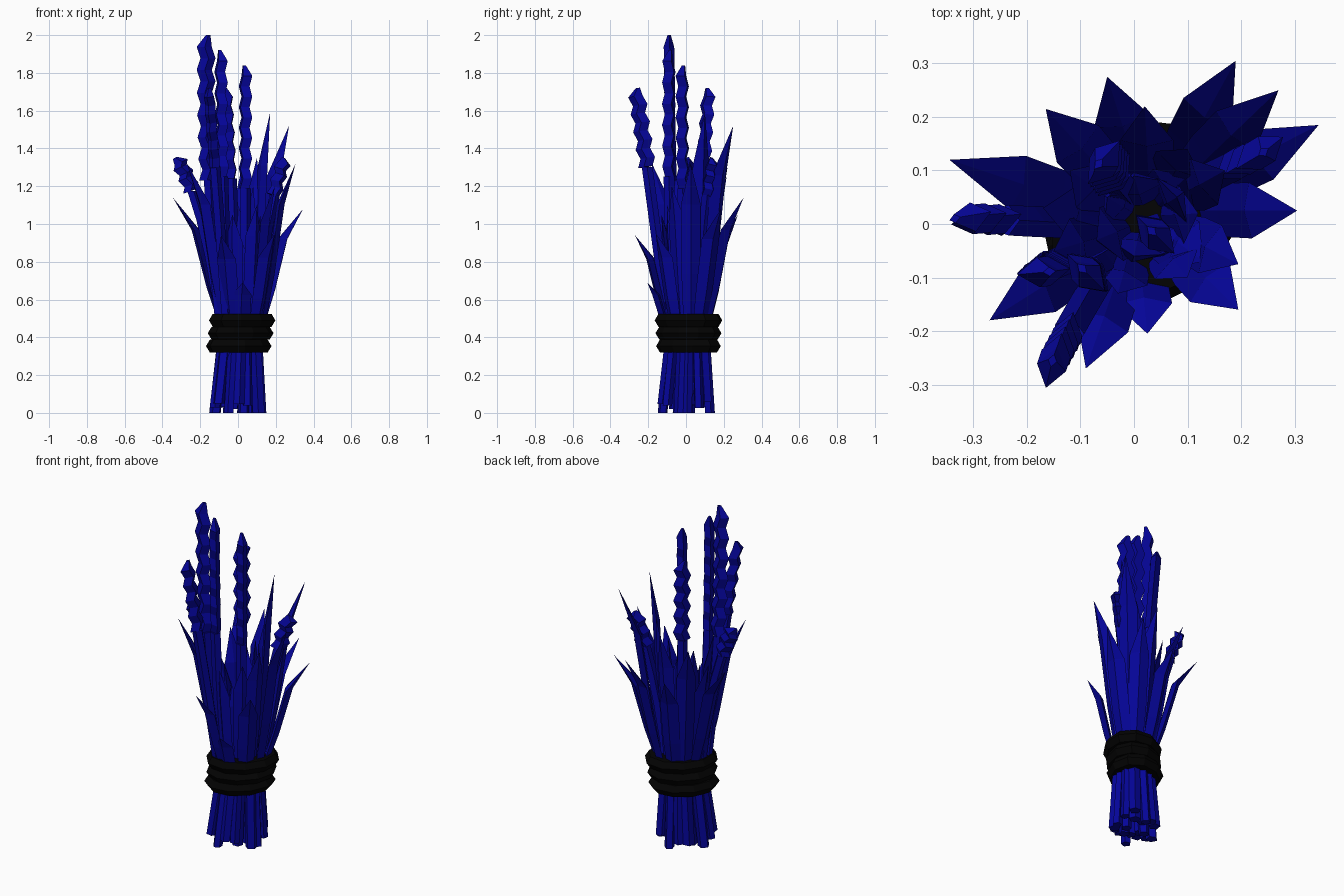
import bpy, bmesh, math, random
from mathutils import Vector

random.seed(4)
if "Cube" in bpy.data.objects:
    bpy.data.objects.remove(bpy.data.objects["Cube"])


def material(name, color):
    m = bpy.data.materials.new(name)
    m.use_nodes = True
    m.diffuse_color = color
    m.node_tree.nodes["Principled BSDF"].inputs["Base Color"].default_value = color
    return m


blue = material("deep blue", (0.0015, 0.0015, 0.32, 1))
black = material("black cord", (0.001, 0.001, 0.001, 1))


def loft(name, rings, mat):
    """Skin a list of equal-sized point rings and cap both ends."""
    bm = bmesh.new()
    loops = [[bm.verts.new(p) for p in ring] for ring in rings]
    n = len(loops[0])
    for a, b in zip(loops, loops[1:]):
        for i in range(n):
            j = (i + 1) % n
            bm.faces.new((a[i], a[j], b[j], b[i]))
    bm.faces.new(loops[0][::-1])
    bm.faces.new(loops[-1])
    bmesh.ops.remove_doubles(bm, verts=bm.verts, dist=0.0005)
    bmesh.ops.recalc_face_normals(bm, faces=bm.faces)
    mesh = bpy.data.meshes.new(name)
    bm.to_mesh(mesh)
    bm.free()
    mesh.materials.append(mat)
    ob = bpy.data.objects.new(name, mesh)
    bpy.context.collection.objects.link(ob)


def ring(center, r, sides, turn=0.0):
    c = Vector(center)
    return [c + Vector((r * math.cos(turn + math.tau * i / sides),
                        r * math.sin(turn + math.tau * i / sides), 0))
            for i in range(sides)]


def oval(v):
    """Stretch a horizontal offset along one diagonal: the bundle is not round."""
    long = Vector((1, 1, 0)).normalized()
    short = Vector((1, -1, 0)).normalized()
    return v + long * v.dot(long) * 0.14 - short * v.dot(short) * 0.1


def blade(name, tip, width, start):
    """Folded pointed leaf leaning out of the binding towards its tip."""
    core = Vector((0.02, 0.01, 0))
    end = Vector((tip[0], tip[1], 0))
    out = end - core
    start = min(start, out.length * 0.6)
    out.normalize()
    side = Vector((-out.y, out.x, 0))
    base = core + oval(out * start)
    low = 0.42
    rings = []
    # outward fraction, height fraction and width fraction along the leaf
    for f, h, w in ((0, 0, 0.7), (0.27, 0.35, 0.95), (0.54, 0.76, 1.0), (1, 1, 0)):
        c = base.lerp(end, f) + Vector((0, 0, low + (tip[2] - low) * h))
        half = side * width * w / 2
        fold = out * width * w * 0.28
        rings.append([c - half, c + fold, c + half, c - fold * 0.4])
    loft(name, rings, blue)


def stalk(name, foot, bend, tip, head, wobble):
    """Thin stem along a curve, ending in a zigzag seed head."""
    a, b, c = Vector(foot), Vector(bend), Vector(tip)

    def at(t):
        return a * (1 - t) ** 2 + b * 2 * t * (1 - t) + c * t * t

    split = 1 - head / (c - a).length
    loft(name + "_stem", [ring(at(split * i / 5), 0.03, 5) for i in range(6)], blue)
    sway = Vector((math.cos(wobble), math.sin(wobble), 0))
    count = max(5, round(head / 0.052))
    rings = []
    for i in range(count + 1):
        t = split + (1 - split) * i / count
        r = 0.012 if i == count else 0.04
        d = sway * (0.01 if i % 2 else -0.01)
        along = (at(min(t + 0.02, 1)) - at(t - 0.02)).normalized()
        u = (sway - along * sway.dot(along)).normalized()
        v = along.cross(u)
        p = at(t) + d
        rings.append([p + u * r, p + v * r * 0.7, p - u * r, p - v * r * 0.7])
    loft(name + "_head", rings, blue)


# cut stems below the binding, splayed in two circles
for count, foot_r, top_r in ((13, 0.122, 0.082), (7, 0.06, 0.045)):
    for i in range(count):
        a = math.tau * i / count + random.uniform(-0.12, 0.12)
        d = oval(Vector((math.cos(a), math.sin(a), 0)))
        foot = d * foot_r
        foot.z = 0 if i % 3 == 0 else random.uniform(0.02, 0.06)
        size = random.uniform(0.026, 0.034)
        loft("cut_stem", [ring(foot, size, 5, a),
                          ring(d * top_r + Vector((0.014, 0.01, 0.48)), size, 5, a)], blue)

# three stacked cords of the binding with sharp rims
for i, (x, r) in enumerate(((0.004, 0.17), (0.014, 0.17), (0.022, 0.178))):
    z = 0.32 + i * 0.068
    loft("binding_cord", [[oval(p) + Vector((x, 0.013, z + dz))
                           for p in ring((0, 0, 0), r + dr, 10, 0.2 * i)]
                          for dz, dr in ((0, -0.02), (0.034, 0), (0.068, -0.02))],
         black)

# outer leaves by tip position
outer = [(0.19, 0.305, 1.14), (0.27, 0.25, 1.52), (0.345, 0.185, 1.08),
         (0.305, 0.025, 1.32), (0.195, -0.16, 0.95), (0.025, -0.205, 0.69),
         (-0.09, -0.27, 0.94), (-0.27, -0.18, 1.32), (-0.345, 0.12, 1.14),
         (-0.165, 0.215, 1.25), (-0.05, 0.275, 1.05)]
for tip in outer:
    blade("outer_leaf", tip, 0.105, 0.092)

# upright leaves filling the middle
inner = [(0.17, 0.1, 1.59), (0.195, -0.075, 1.2), (-0.15, -0.05, 1.25), (0.02, 0.22, 1.3),
         (-0.03, -0.13, 1.05), (0.1, -0.1, 1.1), (-0.12, 0.1, 1.2), (0.1, 0.14, 1.35),
         (-0.17, 0.03, 1.1), (0.08, 0.05, 1.2)]
for tip in inner:
    blade("inner_leaf", tip, 0.1, 0.07)

# short leaves packed around the core
core_tips = [(0.13, -0.07, 1.0), (0.0, 0.09, 1.1), (-0.07, -0.03, 1.05), (0.07, -0.05, 0.85),
             (0.1, 0.09, 0.95), (-0.05, 0.05, 0.9), (0.12, 0.02, 1.05), (0.0, -0.06, 0.95)]
for tip in core_tips:
    blade("core_leaf", tip, 0.11, 0.03)

# flowering stalks: foot, bend, tip, head length, sway direction
stalk("tall_stalk", (-0.04, -0.03, 0.1), (-0.18, -0.08, 0.9), (-0.168, -0.09, 2.0), 0.7, 0.1)
stalk("second_stalk", (-0.02, -0.05, 0.1), (-0.09, -0.1, 0.9), (-0.09, -0.09, 1.92), 0.62, -0.78)
stalk("middle_stalk", (0.03, 0.0, 0.1), (0.04, -0.02, 0.9), (0.04, -0.02, 1.84), 0.62, -0.78)
stalk("back_stalk", (0.0, 0.05, 0.1), (-0.02, 0.07, 1.0), (-0.06, 0.12, 1.72), 0.52, 0.9)
stalk("front_stalk", (-0.03, -0.05, 0.1), (-0.1, -0.16, 1.0), (-0.155, -0.265, 1.72), 0.46, 1.3)
stalk("right_drooping_stalk", (-0.05, 0.0, 0.1), (-0.14, 0.0, 1.05), (-0.325, 0.012, 1.35), 0.3, 0.2)
stalk("left_drooping_stalk", (0.05, 0.04, 0.1), (0.12, 0.08, 1.0), (0.25, 0.14, 1.35), 0.3, 0.6)
